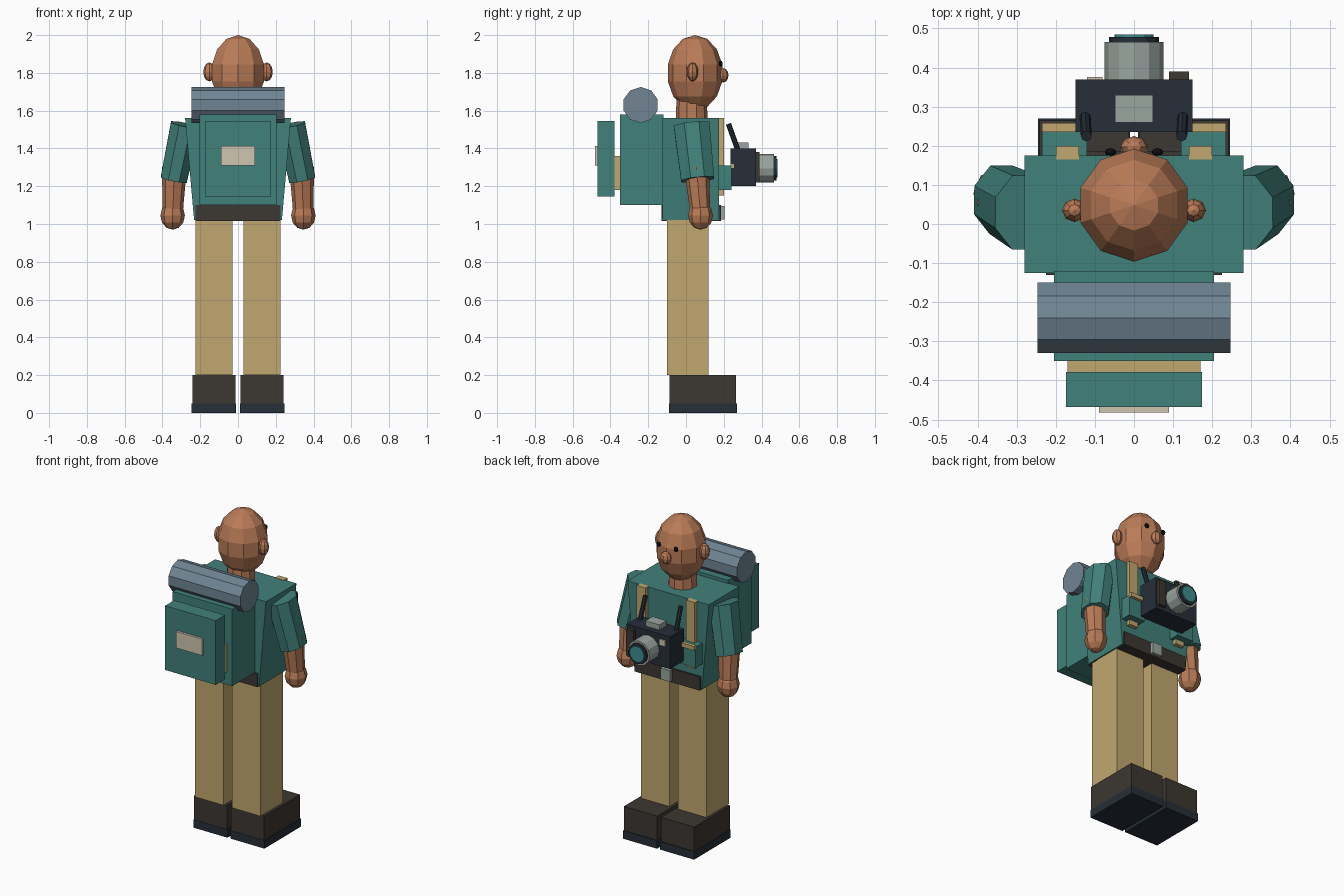
import bpy, bmesh
from math import pi
from mathutils import Vector, Matrix

if "Cube" in bpy.data.objects:
    bpy.data.objects.remove(bpy.data.objects["Cube"])

mats = {}
COLORS = dict(skin="B97B58", teal="43807A", tan="BFA66E", navy="2A323B", brown="3E3A35",
              slate="6F8492", cream="CFC5AE", grey="98A49E", glass="3F8C8C", black="15171A")


def mat(name):
    if name not in mats:
        h = COLORS[name]
        c = [(int(h[i:i + 2], 16) / 255) ** 2.2 for i in (0, 2, 4)]
        mats[name] = bpy.data.materials.new(name)
        mats[name].diffuse_color = (*c, 1)
    return mats[name]


def finish(name, bm, color):
    bmesh.ops.recalc_face_normals(bm, faces=bm.faces)
    me = bpy.data.meshes.new(name)
    bm.to_mesh(me)
    bm.free()
    me.materials.append(mat(color))
    ob = bpy.data.objects.new(name, me)
    bpy.context.collection.objects.link(ob)
    return ob


def box(name, color, x, y, z, taper=1.0):
    """Box from ranges; taper narrows the bottom in x."""
    bm = bmesh.new()
    bmesh.ops.create_cube(bm, size=1)
    for v in bm.verts:
        px = x[v.co.x > 0] * (taper if v.co.z < 0 else 1)
        v.co = (px, y[v.co.y > 0], z[v.co.z > 0])
    return finish(name, bm, color)


def ball(name, color, c, r, seg=8, rings=6):
    bm = bmesh.new()
    bmesh.ops.create_uvsphere(bm, u_segments=seg, v_segments=rings, radius=1)
    bmesh.ops.transform(bm, verts=bm.verts, matrix=Matrix.Translation(c) @ Matrix.Diagonal((*r, 1)))
    return finish(name, bm, color)


def rod(name, color, a, b, ra, rb, seg=8, flat=1.0, spin=0.0):
    """Frustum from a to b."""
    a, b = Vector(a), Vector(b)
    bm = bmesh.new()
    bmesh.ops.create_cone(bm, cap_ends=True, segments=seg, radius1=ra, radius2=rb, depth=(b - a).length)
    rot = Vector((0, 0, 1)).rotation_difference(b - a).to_matrix().to_4x4()
    m = Matrix.Translation((a + b) / 2) @ rot @ Matrix.Diagonal((flat, 1, 1, 1)) @ Matrix.Rotation(spin, 4, 'Z')
    bmesh.ops.transform(bm, verts=bm.verts, matrix=m)
    return finish(name, bm, color)


def pair(fn, name, color, *args, **kw):
    """Build the +x part and a mirrored copy."""
    ob = fn("right_" + name, color, *args, **kw)
    me = ob.data.copy()
    me.transform(Matrix.Diagonal((-1, 1, 1, 1)))
    me.flip_normals()
    bpy.context.collection.objects.link(bpy.data.objects.new("left_" + name, me))


# Legs and boots
pair(box, "sole", "navy", (.01, .245), (-.09, .27), (0, .05))
pair(box, "boot", "brown", (.013, .242), (-.088, .265), (.05, .2))
pair(box, "trouser_leg", "tan", (.03, .225), (-.10, .12), (.2, 1.03))

# Torso and belt
box("shirt", "teal", (-.28, .28), (-.125, .175), (1.02, 1.56), taper=.83)
box("belt", "brown", (-.225, .225), (-.13, .186), (1.015, 1.10))
box("buckle", "grey", (-.033, .033), (.18, .205), (1.025, 1.095))

# Head
rod("neck", "skin", (0, .03, 1.54), (0, .03, 1.66), .085, .08, seg=10)
ball("head", "skin", (0, .048, 1.8), (.148, .148, .2), 10, 7)
pair(ball, "ear", "skin", (.152, .035, 1.805), (.032, .03, .05))
ball("nose", "skin", (0, .197, 1.787), (.035, .028, .038))
pair(ball, "eye", "black", (.06, .184, 1.85), (.015, .01, .015))

# Arms
pair(rod, "sleeve", "teal", (.34, .062, 1.235), (.28, .03, 1.525), .095, .103, flat=.8, spin=pi / 8)
pair(rod, "forearm", "skin", (.346, .078, 1.04), (.337, .055, 1.30), .052, .066)
pair(ball, "hand", "skin", (.346, .077, 1.045), (.065, .066, .075))

# Backpack with bedroll
box("backpack", "teal", (-.205, .205), (-.35, -.12), (1.10, 1.58))
box("backpack_band", "tan", (-.17, .17), (-.385, -.34), (1.18, 1.36))
box("backpack_pocket", "teal", (-.174, .174), (-.468, -.378), (1.145, 1.545))
box("pocket_patch", "cream", (-.09, .09), (-.482, -.46), (1.31, 1.413))
rod("bedroll", "slate", (-.247, -.24, 1.63), (.247, -.24, 1.63), .095, .095, seg=10, spin=pi / 2)

# Shoulder straps and chest pockets
pair(box, "strap", "tan", (.14, .2), (.165, .2), (1.15, 1.562))
pair(box, "chest_pocket", "teal", (.12, .235), (.17, .24), (1.18, 1.31))
pair(box, "pocket_trim", "tan", (.125, .235), (.235, .258), (1.295, 1.32))

# Camera
box("camera_body", "navy", (-.15, .15), (.235, .37), (1.20, 1.40))
box("camera_hump", "grey", (-.048, .048), (.26, .33), (1.39, 1.432))
box("camera_window", "cream", (-.12, -.08), (.36, .376), (1.335, 1.37))
box("camera_grip", "brown", (.09, .14), (.36, .39), (1.22, 1.38))
for name, color, y0, y1, r in (("lens_barrel", "grey", .36, .465, .076),
                               ("lens_rim", "navy", .46, .478, .064),
                               ("lens_glass", "glass", .47, .485, .05)):
    rod(name, color, (0, y0, 1.295), (0, y1, 1.295), r, r, seg=12)
pair(rod, "camera_strap", "navy", (.125, .275, 1.39), (.122, .225, 1.53), .014, .014)

for m in bpy.data.materials:
    if m.users and not m.is_grease_pencil:
        m.use_nodes = True
        m.node_tree.nodes["Principled BSDF"].inputs["Base Color"].default_value = m.diffuse_color
